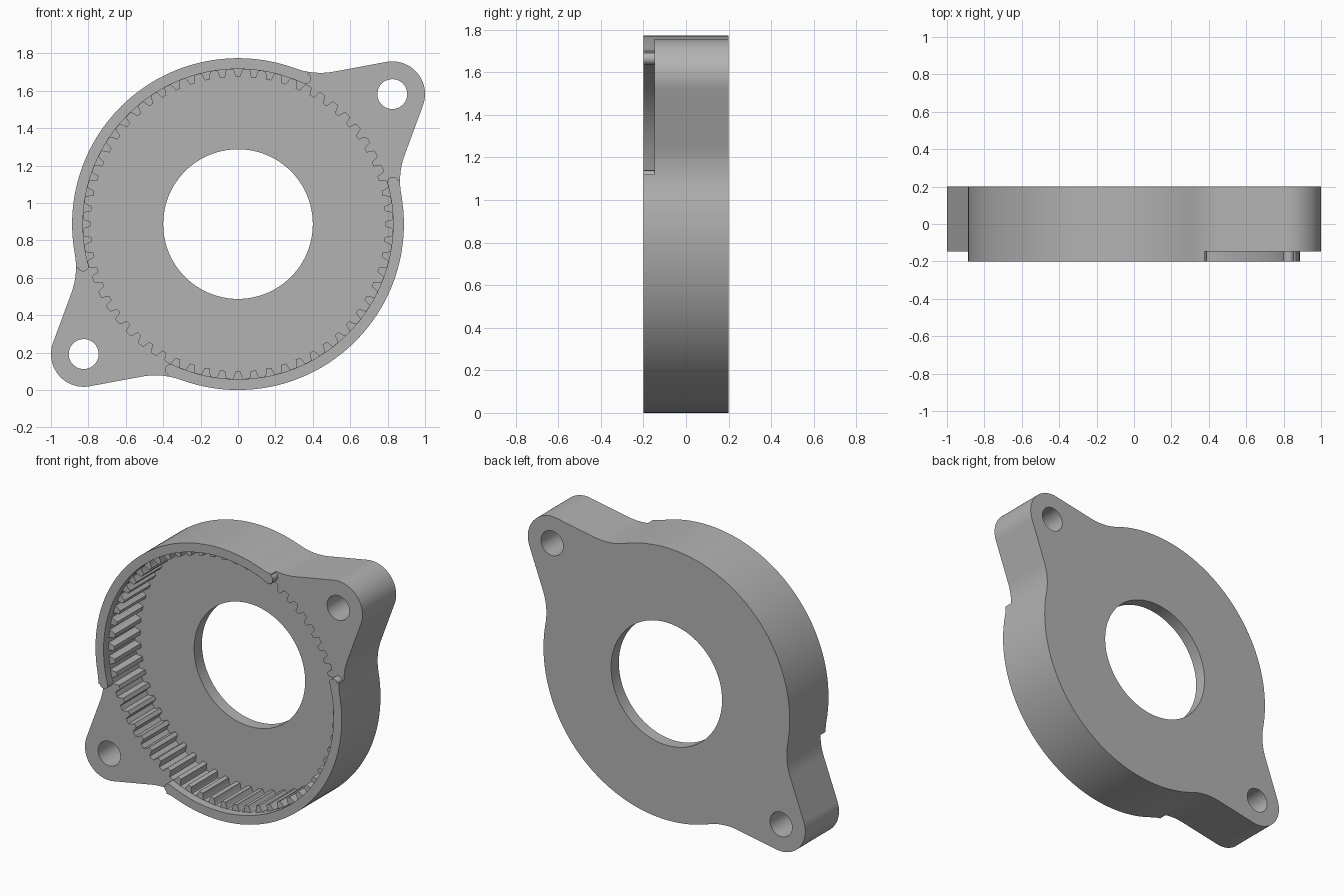
import bpy, bmesh
from math import radians, degrees, sin, cos, acos, atan2, hypot, sqrt, pi

cube = bpy.data.objects.get("Cube")
if cube:
    bpy.data.objects.remove(cube, do_unlink=True)

BODY_R = 0.887                      # also the height of the centre
LUG_X, LUG_Z, LUG_R = 0.825, 0.695, 0.175
FRONT, LUG_FRONT, FLOOR, BACK = -0.2, -0.147, 0.12, 0.2
ROOT_R, TIP_R, TEETH = 0.828, 0.788, 60
LUG_ANGLE = degrees(atan2(LUG_Z, LUG_X))

grey = bpy.data.materials.new("machined grey")
grey.use_nodes = True
COLOUR = (0.45, 0.45, 0.45, 1)
grey.diffuse_color = COLOUR
grey.node_tree.nodes["Principled BSDF"].inputs["Base Color"].default_value = COLOUR


def polar(r, deg):
    return r * cos(radians(deg)), r * sin(radians(deg))


def arc(cx, cz, r, a0, a1, n):
    """Points on an arc, both ends included."""
    pts = (polar(r, a0 + (a1 - a0) * i / n) for i in range(n + 1))
    return [(cx + x, cz + z) for x, z in pts]


def turn(pts, deg):
    c, s = cos(radians(deg)), sin(radians(deg))
    return [(x * c - z * s, x * s + z * c) for x, z in pts]


def prism(name, pts, y0, y1):
    """Extrude an outline, given about the ring centre, along y."""
    bm = bmesh.new()
    face = bm.faces.new([bm.verts.new((x, y0, z + BODY_R)) for x, z in pts])
    ext = bmesh.ops.extrude_face_region(bm, geom=[face])
    verts = [g for g in ext["geom"] if isinstance(g, bmesh.types.BMVert)]
    bmesh.ops.translate(bm, verts=verts, vec=(0, y1 - y0, 0))
    bmesh.ops.recalc_face_normals(bm, faces=bm.faces)
    mesh = bpy.data.meshes.new(name)
    bm.to_mesh(mesh)
    bm.free()
    mesh.materials.append(grey)
    obj = bpy.data.objects.new(name, mesh)
    bpy.context.collection.objects.link(obj)
    return obj


def circle(r, n, cx=0, cz=0):
    return arc(cx, cz, r, 0, 360, n)[:-1]


def cut(target, cutter):
    cutter.hide_render = True
    mod = target.modifiers.new("cut", "BOOLEAN")
    mod.operation, mod.solver, mod.object = "DIFFERENCE", "EXACT", cutter
    bpy.context.view_layer.objects.active = target
    bpy.ops.object.modifier_apply(modifier=mod.name)
    bpy.data.objects.remove(cutter, do_unlink=True)


# Outline: round body, fillets blending into two tapered lugs
lug_dist = hypot(LUG_X, LUG_Z)
fillet = 0.4
normal = 60.4                       # direction of a lug's flat side
side = lug_dist * cos(radians(normal)) + LUG_R
centre_r = BODY_R + fillet
centre_a = normal - degrees(acos((side + fillet) / centre_r))
fx, fz = polar(centre_r, centre_a)
half = arc(lug_dist, 0, LUG_R, 0, normal, 14)
half += arc(fx, fz, fillet, normal + 180, centre_a + 180, 12)[::1]
mirror = [(x, -z) for x, z in half[:0:-1]]
rim = arc(0, 0, BODY_R, centre_a, 180 - centre_a, 56)[1:-1]
quarter = turn(mirror + half + rim, LUG_ANGLE)
housing = prism("ring_gear_housing", quarter + turn(quarter, 180), FRONT, BACK)

# Toothed pocket, front recess and centre bore
step = 360 / TEETH
gear = []
for i in range(TEETH):
    a = 90 + i * step
    gear += [polar(TIP_R, a - 0.95), polar(TIP_R, a + 0.95),
             polar(ROOT_R - 0.006, a + 1.65), polar(ROOT_R, a + 2.0),
             polar(ROOT_R, a + step - 2.0), polar(ROOT_R - 0.006, a + step - 1.65)]
cut(housing, prism("gear_cutter", gear, -0.4, FLOOR))
cut(housing, prism("recess_cutter", circle(ROOT_R + 0.001, 180), -0.4, LUG_FRONT))
cut(housing, prism("bore_cutter", circle(0.4, 96), -0.4, 0.4))

# Step in front of each lug, leaving rounded ends on the raised lip
lip_r = (ROOT_R + BODY_R) / 2
cap = (BODY_R - ROOT_R) / 2
end = [(0.6, 0)] + arc(lip_r, 0, cap, 180, 360, 12) + [(1.6, 0)]
upper = turn(end, 25)
lower = [(x, -z) for x, z in upper[::-1]]
for a in (LUG_ANGLE, LUG_ANGLE + 180):
    cut(housing, prism("step_cutter", turn(upper + lower, a), -0.4, LUG_FRONT))
    x, z = polar(lug_dist, a)
    cut(housing, prism("bolt_hole_cutter", circle(0.08, 40, x, z), -0.4, 0.4))

# Smooth curved walls, crisp edges
bpy.ops.object.select_all(action="DESELECT")
housing.select_set(True)
bpy.context.view_layer.objects.active = housing
bpy.ops.object.shade_smooth_by_angle(angle=radians(25))
